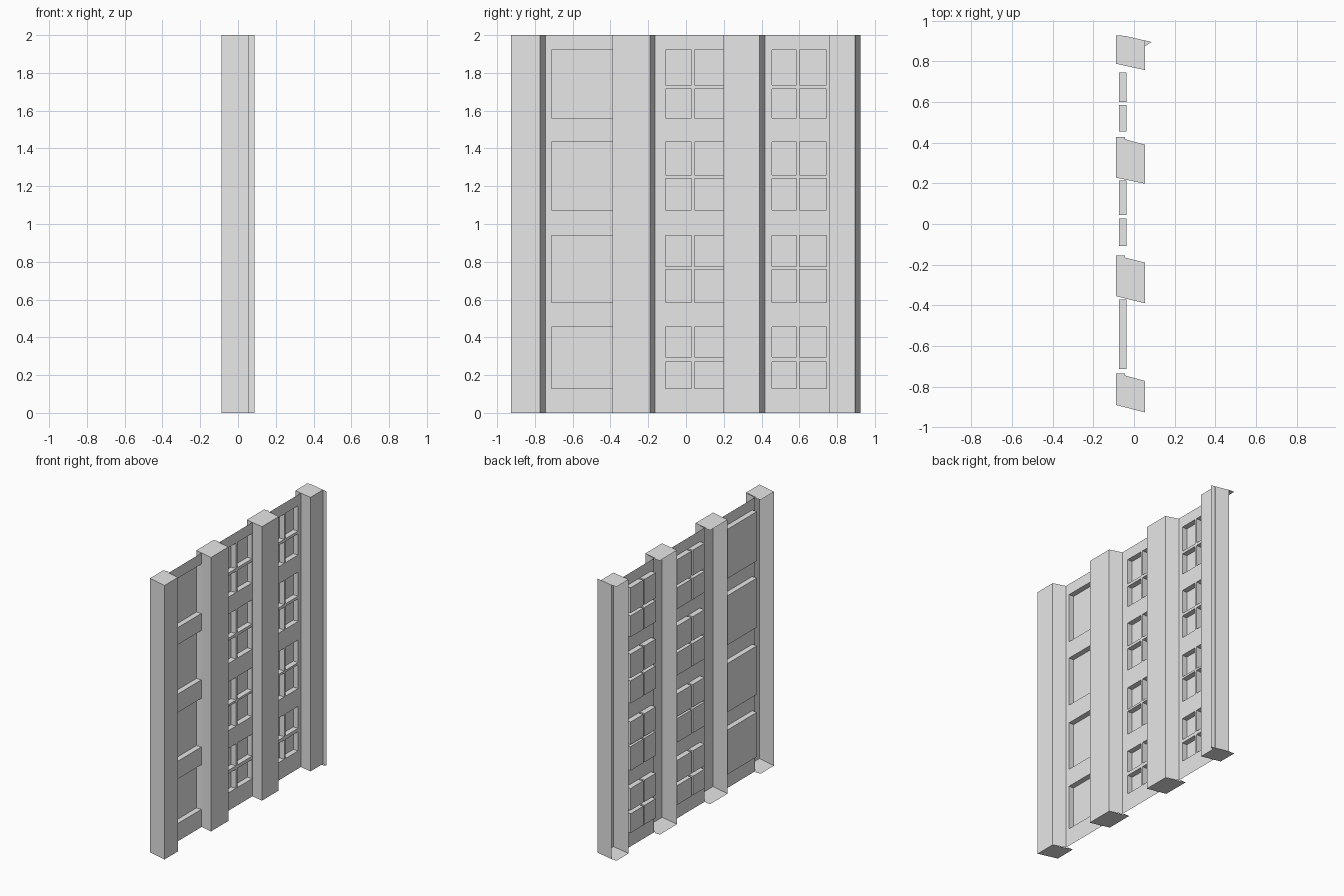
import bpy, bmesh

if "Cube" in bpy.data.objects:
    bpy.data.objects.remove(bpy.data.objects["Cube"])

grey = bpy.data.materials.new("plain grey")
grey.diffuse_color = (0.8, 0.8, 0.8, 1)
grey.use_nodes = True
grey.node_tree.nodes["Principled BSDF"].inputs["Base Color"].default_value = grey.diffuse_color

H = 2.0                                   # height of the facade
XB, XW, XP, XR = -0.088, -0.036, 0.055, -0.075   # open back, wall, pillar face, pane


def build(name, faces):
    bm = bmesh.new()
    for pts in faces:
        bm.faces.new([bm.verts.new(p) for p in pts])
    bmesh.ops.remove_doubles(bm, verts=bm.verts[:], dist=1e-5)
    me = bpy.data.meshes.new(name)
    bm.to_mesh(me)
    bm.free()
    me.materials.append(grey)
    ob = bpy.data.objects.new(name, me)
    bpy.context.collection.objects.link(ob)
    return ob


def strip(a, b):
    # vertical face between two plan points
    return [(*a, 0), (*b, 0), (*b, H), (*a, H)]


def pillar(name, y_back, y_front, y_edge, y_end, last=False):
    # slanted hollow pillar, open at the back
    a, b = (XB, y_back), (XP, y_front)
    c = (XP, y_edge)
    if last:
        tip, d = (0.087, y_edge - 0.008), (-0.045, y_end - 0.003)
        plan = [a, b, c, tip, d, (XB, y_end)]
        sides = [strip(a, b), strip(b, c), strip(tip, d)]
    else:
        d = (-0.045, y_end - 0.01)
        plan = [a, b, c, d, (-0.045, y_end), (XB, y_end)]
        sides = [strip(a, b), strip(b, c), strip(c, (XW, y_end - 0.008))]
    top = [(*p, H) for p in plan]
    bottom = [(*p, 0) for p in reversed(plan)]
    return build(name, sides + [top, bottom])


def wall(name, y0, y1, cols, rows):
    # single-sheet wall with recessed panes
    ys = sorted({y0, y1, *[v for c in cols for v in c]})
    zs = sorted({0.0, H, *[v for r in rows for v in r]})
    faces = []
    for ya, yb in zip(ys, ys[1:]):
        for za, zb in zip(zs, zs[1:]):
            ring = [(ya, za), (yb, za), (yb, zb), (ya, zb)]
            if (ya, yb) in cols and (za, zb) in rows:
                faces.append([(XR, y, z) for y, z in ring])
                for p, q in zip(ring, ring[1:] + ring[:1]):
                    faces.append([(XW, *p), (XW, *q), (XR, *q), (XR, *p)])
            else:
                faces.append([(XW, y, z) for y, z in ring])
    return build(name, faces)


# pillars
pillar("pillar_1", -0.89, -0.927, -0.772, -0.735)
pillar("pillar_2", -0.355, -0.39, -0.19, -0.155)
pillar("pillar_3", 0.228, 0.198, 0.39, 0.427)
pillar("pillar_4", 0.788, 0.757, 0.903, 0.928, last=True)

# walls with windows
tall = [(0.13, 0.455), (0.585, 0.94), (1.075, 1.435), (1.56, 1.92)]
split = [(0.13, 0.27), (0.295, 0.455), (0.585, 0.76), (0.775, 0.94),
         (1.075, 1.24), (1.26, 1.435), (1.56, 1.715), (1.735, 1.92)]
wall("wide_window_wall", -0.743, -0.368, [(-0.712, -0.372)], tall)
wall("middle_window_wall", -0.163, 0.217, [(-0.108, 0.028), (0.045, 0.215)], split)
wall("end_window_wall", 0.419, 0.777, [(0.455, 0.585), (0.6, 0.745)], split)
